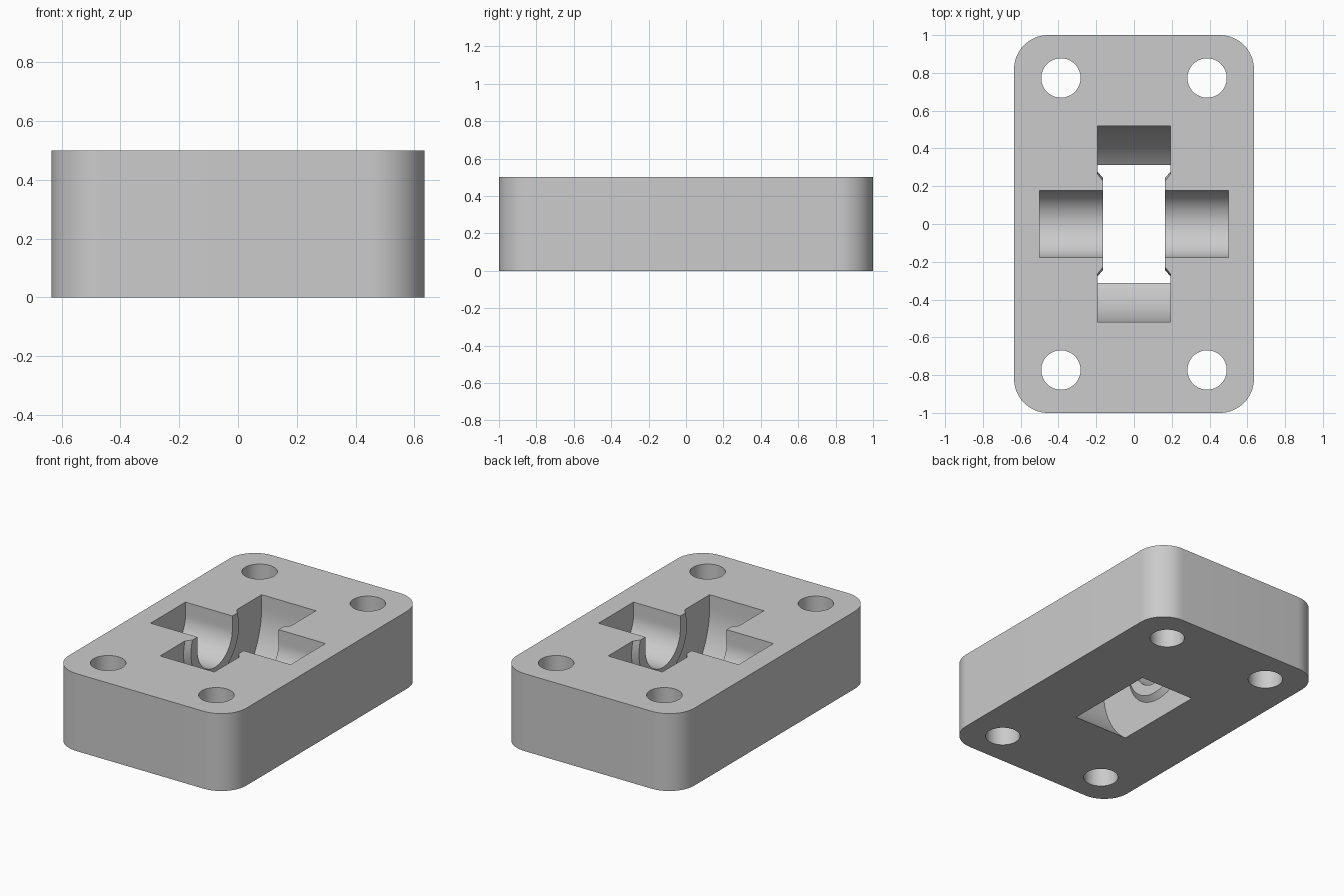
import bpy, bmesh
from math import pi, sin, cos
from mathutils import Matrix, Vector

cube = bpy.data.objects.get("Cube")
if cube:
    bpy.data.objects.remove(cube, do_unlink=True)

HEIGHT = 0.5
AXLE_Z = 0.414

grey = bpy.data.materials.new("plain grey")
grey.use_nodes = True
colour = (0.6, 0.6, 0.6, 1)
grey.diffuse_color = colour
grey.node_tree.nodes["Principled BSDF"].inputs["Base Color"].default_value = colour


def make_object(name, bm):
    bmesh.ops.recalc_face_normals(bm, faces=bm.faces)
    mesh = bpy.data.meshes.new(name)
    bm.to_mesh(mesh)
    bm.free()
    mesh.materials.append(grey)
    obj = bpy.data.objects.new(name, mesh)
    bpy.context.collection.objects.link(obj)
    return obj


def prism(name, outline, depth):
    """Extrude a closed outline of 3D points along the depth vector."""
    bm = bmesh.new()
    face = bm.faces.new([bm.verts.new(p) for p in outline])
    moved = bmesh.ops.extrude_face_region(bm, geom=[face])["geom"]
    verts = [v for v in moved if isinstance(v, bmesh.types.BMVert)]
    bmesh.ops.translate(bm, verts=verts, vec=Vector(depth))
    return make_object(name, bm)


def cone(name, r1, r2, depth, matrix):
    bm = bmesh.new()
    bmesh.ops.create_cone(bm, cap_ends=True, segments=64, radius1=r1,
                          radius2=r2, depth=depth, matrix=matrix)
    return make_object(name, bm)


def round_trough(name, radius, half_width):
    """Slot along x with a round floor, open at the top."""
    arc = [(-half_width, radius * cos(a), AXLE_Z + radius * sin(a))
           for a in (pi + pi * i / 48 for i in range(49))]
    top = [(-half_width, radius, 0.6), (-half_width, -radius, 0.6)]
    return prism(name, arc + top, (2 * half_width, 0, 0))


def cut(target, cutter):
    mod = target.modifiers.new("cut", 'BOOLEAN')
    mod.operation = 'DIFFERENCE'
    mod.solver = 'EXACT'
    mod.object = cutter
    bpy.context.view_layer.objects.active = target
    bpy.ops.object.modifier_apply(modifier=mod.name)
    bpy.data.objects.remove(cutter, do_unlink=True)


# Block with rounded vertical corners
half_x, half_y, corner = 0.635, 1.0, 0.18
outline = []
for q, (sx, sy) in enumerate([(1, 1), (-1, 1), (-1, -1), (1, -1)]):
    for i in range(17):
        a = (q + i / 16) * pi / 2
        outline.append((sx * (half_x - corner) + corner * cos(a),
                        sy * (half_y - corner) + corner * sin(a), 0))
block = prism("bearing_block", outline, (0, 0, HEIGHT))

# Four screw holes
for x in (-0.387, 0.387):
    for y in (-0.773, 0.773):
        cut(block, cone("screw_hole", 0.104, 0.104, 1,
                        Matrix.Translation((x, y, HEIGHT / 2))))

# Wheel pocket, leaving a tapered hub spacer on each side wall
pocket = round_trough("wheel_pocket", 0.518, 0.194)
for side in (-1, 1):
    place = (Matrix.Translation((side * 0.205, 0, AXLE_Z))
             @ Matrix.Rotation(-side * pi / 2, 4, 'Y'))
    cut(pocket, cone("hub_spacer", 0.337, 0.245, 0.08, place))
cut(block, pocket)

# Axle trough
cut(block, round_trough("axle_trough", 0.178, 0.5))

bpy.ops.object.select_all(action='DESELECT')
block.select_set(True)
bpy.context.view_layer.objects.active = block
bpy.ops.object.shade_smooth_by_angle(angle=0.5)
